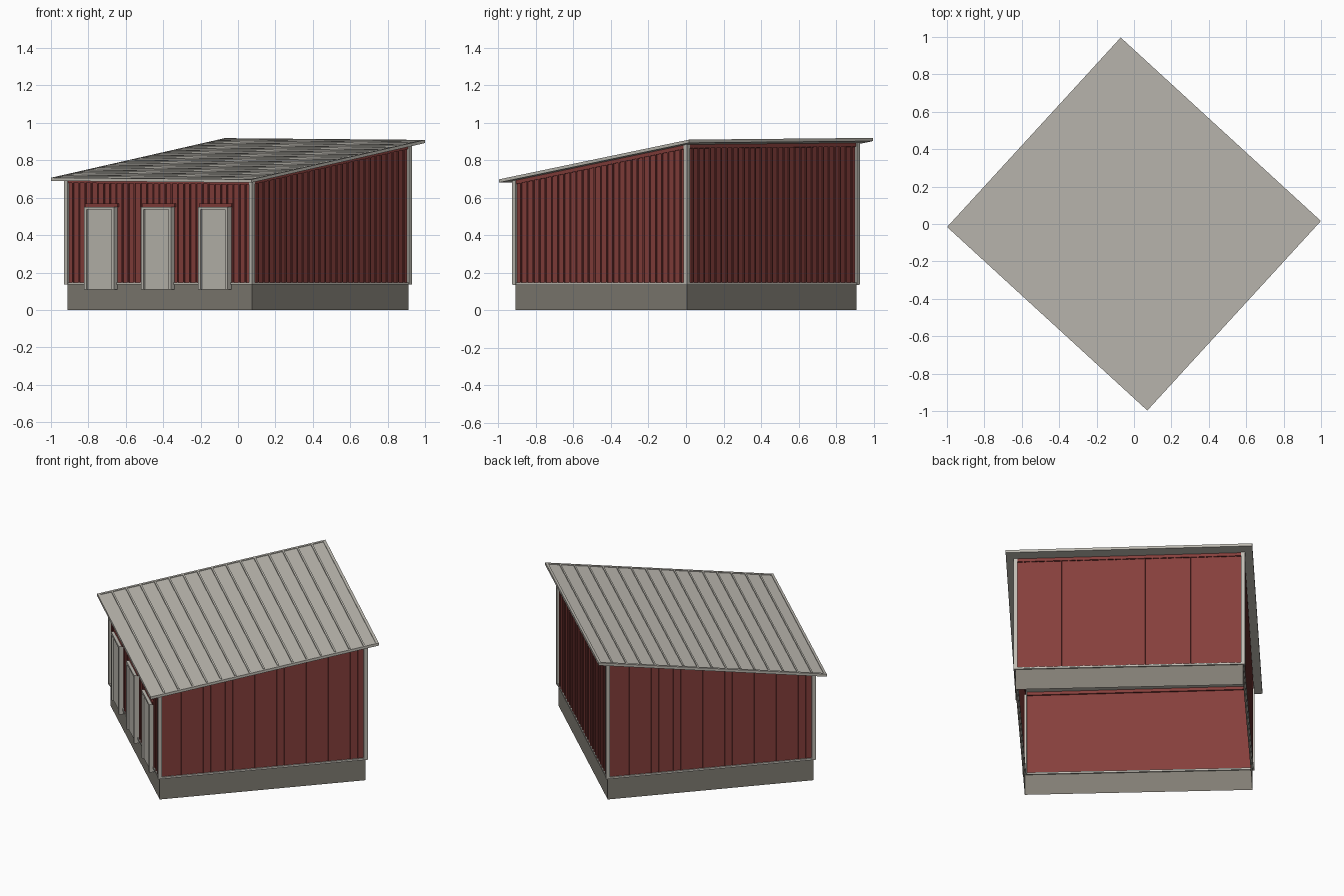
import bpy, bmesh, math
from mathutils import Matrix

if "Cube" in bpy.data.objects:
    bpy.data.objects.remove(bpy.data.objects["Cube"])

ROT = Matrix.Rotation(math.radians(-42.5), 4, 'Z')   # whole shed is turned on the spot
HU, HV = 0.67, 0.62        # wall half sizes
RU, RV = 0.726, 0.687      # roof half sizes
BASE, T = 0.14, 0.013      # foundation height, roof thickness


def roof_z(u, v):
    return 0.804 + 0.154 * v - 0.0065 * u


def material(name, r, g, b):
    m = bpy.data.materials.new(name)
    m.diffuse_color = (r, g, b, 1)
    m.use_nodes = True
    m.node_tree.nodes["Principled BSDF"].inputs["Base Color"].default_value = m.diffuse_color
    return m


RED = material("red_boards", 0.24, 0.05, 0.045)
LIGHT = material("pale_metal", 0.52, 0.50, 0.45)
STONE = material("foundation_grey", 0.22, 0.205, 0.175)


def finish(bm, name, mat):
    bm.transform(ROT)
    me = bpy.data.meshes.new(name)
    bm.to_mesh(me)
    bm.free()
    me.materials.append(mat)
    ob = bpy.data.objects.new(name, me)
    bpy.context.collection.objects.link(ob)
    return ob


def boxes(name, mat, items, on_roof=False, top_drop=None):
    """Boxes given as (u0, u1, v0, v1, z0, z1); z may follow the roof plane."""
    bm = bmesh.new()
    for u0, u1, v0, v1, z0, z1 in items:
        vs = bmesh.ops.create_cube(bm, size=1)["verts"]
        for p in vs:
            top = p.co.z > 0
            p.co.x = u1 if p.co.x > 0 else u0
            p.co.y = v1 if p.co.y > 0 else v0
            p.co.z = z1 if top else z0
            if on_roof:
                p.co.z += roof_z(p.co.x, p.co.y)
            elif top_drop is not None and top:
                p.co.z = roof_z(p.co.x, p.co.y) - top_drop
    return finish(bm, name, mat)


def shell(name, mat, z0, top):
    """Open ring of four upright faces."""
    bm = bmesh.new()
    pts = [(-HU, -HV), (HU, -HV), (HU, HV), (-HU, HV)]
    lo = [bm.verts.new((u, v, z0)) for u, v in pts]
    hi = [bm.verts.new((u, v, top(u, v))) for u, v in pts]
    for i in range(4):
        j = (i + 1) % 4
        bm.faces.new((lo[i], lo[j], hi[j], hi[i]))
    return finish(bm, name, mat)


# Foundation and walls, open underneath
shell("foundation", STONE, 0, lambda u, v: BASE)
shell("walls", RED, BASE, lambda u, v: roof_z(u, v) - T)

# Doors on the front wall
DOORS = (-0.413, 0, 0.413)
DW, DTOP, DBOT = 0.108, 0.55, 0.11

# Thin vertical ribs on all four walls
w, d = 0.004, 0.006
ribs = []
for i in range(1, 30):
    u = -HU + 2 * HU * i / 30
    ribs.append((u - w, u + w, HV, HV + d, BASE, 1))
    over_door = any(abs(u - c) < DW + 0.004 for c in DOORS)
    ribs.append((u - w, u + w, -HV - d, -HV, DTOP + 0.02 if over_door else BASE, 1))
for i in range(1, 28):
    v = -HV + 2 * HV * i / 28
    for u0 in (-HU - d, HU):
        ribs.append((u0, u0 + d, v - w, v + w, BASE, 1))
boxes("wall_ribs", RED, ribs, top_drop=T + 0.015)

# Plain red band under the eaves
e = 0.007
boxes("eave_bands", RED, [(-HU, HU, s * HV - e, s * HV + e, -T - 0.02, -T) for s in (-1, 1)]
      + [(s * HU - e, s * HU + e, -HV, HV, -T - 0.02, -T) for s in (-1, 1)], on_roof=True)

# Pale trim: corner posts and base strips
c = 0.012
boxes("corner_posts", LIGHT, [(a * HU - c, a * HU + c, b * HV - c, b * HV + c, BASE - 0.003, 1)
                              for a in (-1, 1) for b in (-1, 1)], top_drop=T)
e = 0.008
boxes("base_trim", LIGHT, [(-HU - e, HU + e, s * HV - e, s * HV + e, BASE - 0.005, BASE + 0.007) for s in (-1, 1)]
      + [(s * HU - e, s * HU + e, -HV, HV, BASE - 0.005, BASE + 0.007) for s in (-1, 1)])

# Door panels, frames and red headers
f = 0.018
panels, frames, heads = [], [], []
for x in DOORS:
    panels.append((x - DW + f, x + DW - f, -HV - 0.018, -HV - 0.001, DBOT, DTOP - 0.01))
    for a in (x - DW, x + DW - f):
        frames.append((a, a + f, -HV - 0.03, -HV - 0.001, DBOT, DTOP))
    frames.append((x - DW + f, x + DW - f, -HV - 0.03, -HV - 0.001, DTOP - 0.014, DTOP))
    heads.append((x - DW - 0.01, x + DW + 0.01, -HV - 0.012, -HV - 0.001, DTOP, DTOP + 0.018))
boxes("door_panels", LIGHT, panels)
boxes("door_frames", LIGHT, frames)
boxes("door_headers", RED, heads)

# Roof slab, border strips and cross ridges
boxes("roof_slab", LIGHT, [(-RU, RU, -RV, RV, -T, 0)], on_roof=True)
k = 0.016
boxes("roof_border", LIGHT, [(-RU, RU, min(s * RV, s * (RV - k)), max(s * RV, s * (RV - k)), -T, 0.004) for s in (-1, 1)]
      + [(min(s * RU, s * (RU - k)), max(s * RU, s * (RU - k)), -RV + k, RV - k, -T, 0.004) for s in (-1, 1)],
      on_roof=True)
ridges = []
for i in range(1, 16):
    v = -RV + 2 * RV * i / 16
    ridges.append((-RU + k, RU - k, v - 0.005, v + 0.005, -0.001, 0.006))
boxes("roof_ridges", LIGHT, ridges, on_roof=True)
